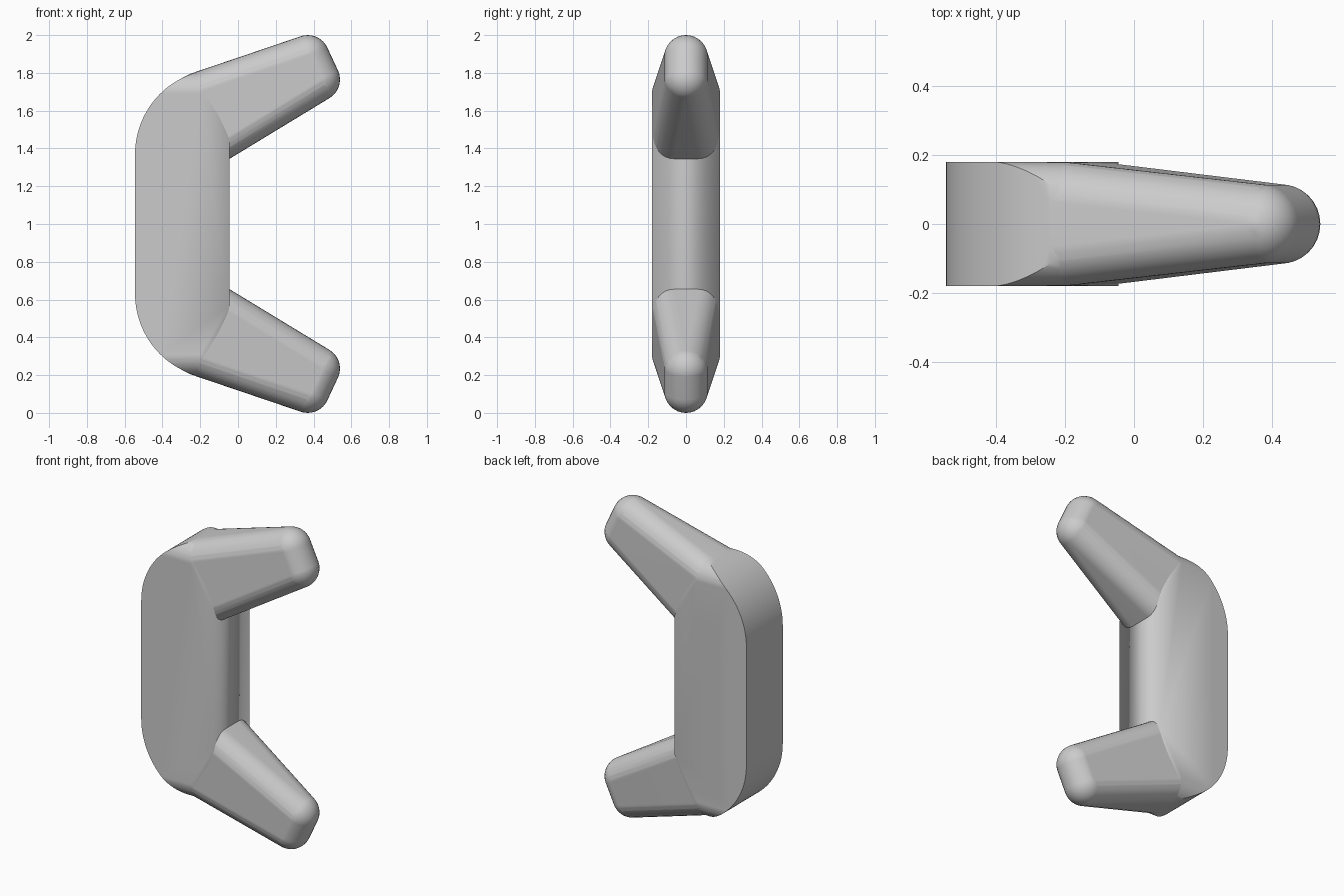
import bpy, bmesh
from math import sin, cos, pi, sqrt, radians
from mathutils import Vector

cube = bpy.data.objects.get("Cube")
if cube:
    bpy.data.objects.remove(cube)

grey = bpy.data.materials.new("plain grey")
grey.use_nodes = True
grey.diffuse_color = (0.6, 0.6, 0.6, 1)
grey.node_tree.nodes["Principled BSDF"].inputs["Base Color"].default_value = (0.6, 0.6, 0.6, 1)

# Heights are measured from the mirror plane at mid height
MID = 1.0
WIDE = 0.18       # half width of the body
R = 0.115         # edge rounding
INSET = WIDE - R
ROOT_TOP, ROOT_LOW = (-0.203, 0.691), (-0.105, 0.443)
TIP_TOP, TIP_LOW = (0.369, 0.885), (0.425, 0.765)


def ball(x, y, z, n=32):
    """Points of a sphere with its poles along y."""
    pts = [Vector((x, y + s * R, z)) for s in (-1, 1)]
    for i in range(1, n // 2):
        a = 2 * pi * i / n
        for j in range(n):
            b = 2 * pi * j / n
            pts.append(Vector((x + R * sin(a) * cos(b), y + R * cos(a),
                               z + R * sin(a) * sin(b))))
    return pts


def hull(name, points):
    """Smooth shaded convex skin around the points."""
    bm = bmesh.new()
    for p in points:
        bm.verts.new(p)
    bmesh.ops.remove_doubles(bm, verts=bm.verts, dist=0.0005)
    bmesh.ops.convex_hull(bm, input=bm.verts)
    loose = [v for v in bm.verts if not v.link_faces]
    bmesh.ops.delete(bm, geom=loose, context='VERTS')
    bmesh.ops.dissolve_limit(bm, angle_limit=radians(0.5), verts=bm.verts, edges=bm.edges)
    bmesh.ops.recalc_face_normals(bm, faces=bm.faces)
    mesh = bpy.data.meshes.new(name)
    bm.to_mesh(mesh)
    bm.free()
    mesh.materials.append(grey)
    ob = bpy.data.objects.new(name, mesh)
    ob.location.z = MID
    bpy.context.collection.objects.link(ob)
    bpy.ops.object.select_all(action='DESELECT')
    ob.select_set(True)
    bpy.context.view_layer.objects.active = ob
    bpy.ops.object.shade_smooth_by_angle(angle=radians(30))
    return ob


def keep_flats(ob):
    mod = ob.modifiers.new("flat sides", 'WEIGHTED_NORMAL')
    mod.keep_sharp = True


# Body: plate with a curved back whose ends round over into the arms
upper = [Vector((-0.045, s * WIDE, 0.43)) for s in (-1, 1)]
steps = 28
for i in range(steps + 1):
    a = radians(180 - 71 * i / steps)
    x, z = -0.095 + 0.45 * cos(a), 0.37 + 0.45 * sin(a)
    over = max(0, z - ROOT_TOP[1])
    y = INSET + sqrt(max(0, R * R - over * over))
    upper += [Vector((x, s * y, z)) for s in (-1, 1)]
for s in (-1, 1):
    upper += ball(ROOT_TOP[0], s * INSET, ROOT_TOP[1])
lower = [Vector((p.x, p.y, -p.z)) for p in upper]
keep_flats(hull("body", upper + lower))

# Arms: rounded bars tapering to a full round tip, mirrored top to bottom
points = ball(TIP_TOP[0], 0, TIP_TOP[1]) + ball(TIP_LOW[0], 0, TIP_LOW[1])
for x, z in (ROOT_TOP, ROOT_LOW):
    for s in (-1, 1):
        points += ball(x, s * INSET, z)
arms = hull("arms", points)
mirror = arms.modifiers.new("mirror", 'MIRROR')
mirror.use_axis = (False, False, True)
keep_flats(arms)
